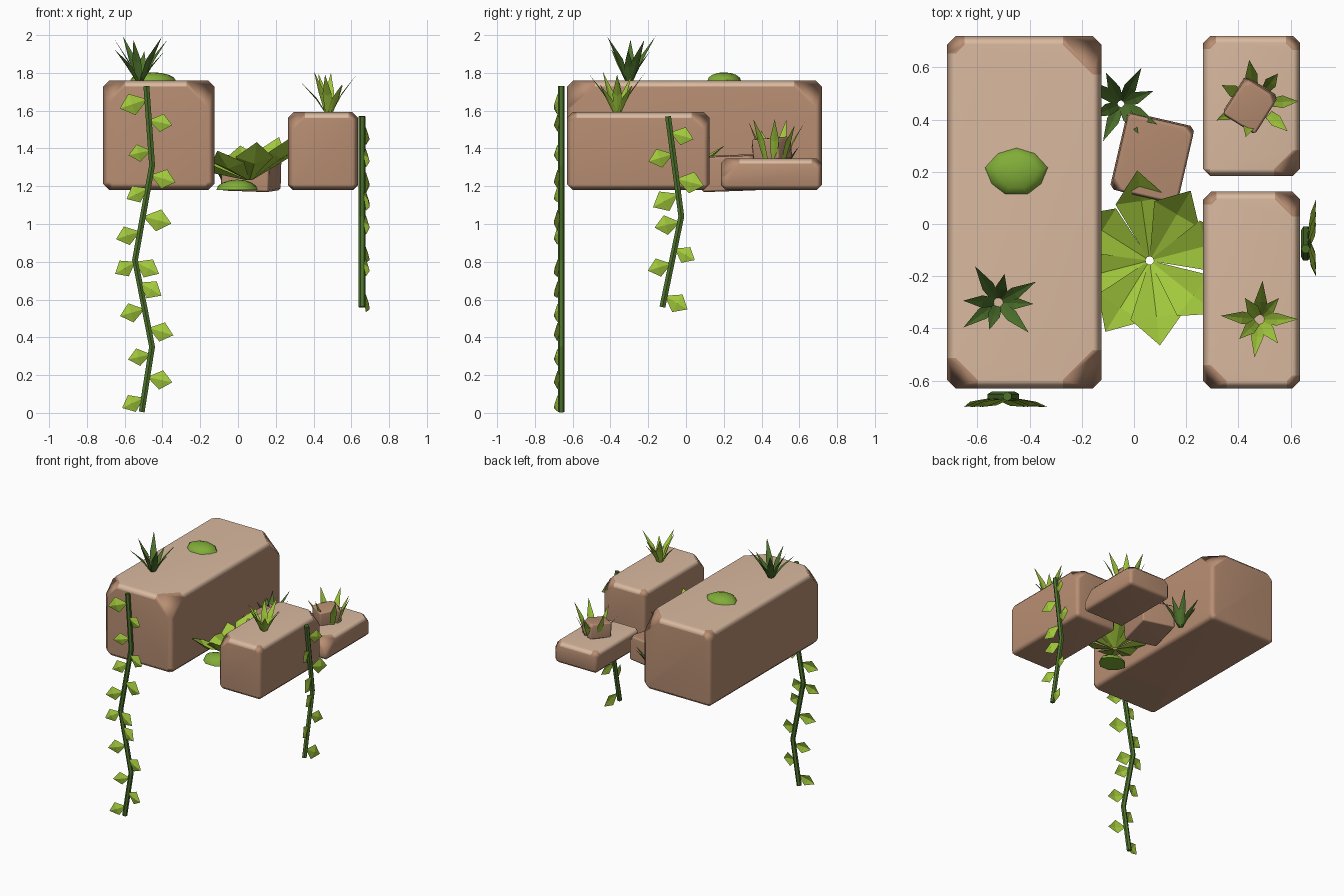
import bpy, bmesh, math, random
from mathutils import Vector, Matrix

random.seed(4)
if "Cube" in bpy.data.objects:
    bpy.data.objects.remove(bpy.data.objects["Cube"])


def material(name, rgb):
    m = bpy.data.materials.new(name)
    m.use_nodes = True
    m.diffuse_color = (*rgb, 1)
    m.node_tree.nodes["Principled BSDF"].inputs["Base Color"].default_value = (*rgb, 1)
    return m


BROWN = material("brown stone", (0.48, 0.27, 0.17))
TAN = material("tan stone top", (0.70, 0.49, 0.35))
DARK = material("dark green", (0.075, 0.17, 0.025))
MOSS = material("moss green", (0.22, 0.42, 0.04))
LIGHT = material("light green", (0.36, 0.58, 0.045))


def finish(name, bm, mats):
    mesh = bpy.data.meshes.new(name)
    bm.to_mesh(mesh)
    bm.free()
    ob = bpy.data.objects.new(name, mesh)
    for m in mats:
        mesh.materials.append(m)
    bpy.context.collection.objects.link(ob)
    return ob


def slice_off(bm, point, normal):
    geom = bm.verts[:] + bm.edges[:] + bm.faces[:]
    cut = bmesh.ops.bisect_plane(bm, geom=geom, plane_co=point, plane_no=normal, clear_outer=True)
    edges = [e for e in cut["geom_cut"] if isinstance(e, bmesh.types.BMEdge)]
    if edges:
        bmesh.ops.holes_fill(bm, edges=edges)


def block(name, center, size, bevel, chips=(), turn=(0, 0, 0), tan_top=True):
    """Bevelled stone; chips are (x sign, y sign, z sign, cut length) corners."""
    bm = bmesh.new()
    bmesh.ops.create_cube(bm, size=1)
    bmesh.ops.scale(bm, vec=size, verts=bm.verts)
    bmesh.ops.bevel(bm, geom=bm.edges[:], offset=bevel, segments=1, affect='EDGES')
    for sx, sy, sz, cut in chips:
        n = Vector((sx, sy, sz))
        corner = Vector((sx * size[0], sy * size[1], sz * size[2])) / 2
        slice_off(bm, corner - Vector((sx * cut, 0, 0)), n)
    bmesh.ops.recalc_face_normals(bm, faces=bm.faces)
    # top and its bevelled rim are tan, corner chips stay brown
    for f in bm.faces:
        f.material_index = 1 if tan_top and f.normal.z > 0.65 else 0
        f.smooth = True
    for i, axis in enumerate("XYZ"):
        bmesh.ops.rotate(bm, verts=bm.verts, matrix=Matrix.Rotation(math.radians(turn[i]), 3, axis))
    bmesh.ops.translate(bm, vec=center, verts=bm.verts)
    ob = finish(name, bm, [BROWN, TAN] if tan_top else [BROWN])
    ob.modifiers.new("flat_sides", 'WEIGHTED_NORMAL')


def leaf(bm, origin, out, up, rows, fold):
    """Folded leaf; rows are (reach, rise, half width) from base to tip."""
    side = out.cross(up).normalized()
    previous = None
    for reach, rise, half in rows:
        mid = origin + out * reach + up * rise
        row = [bm.verts.new(mid + side * half * s - up * fold * half * (s == 0)) for s in (-1, 0, 1)]
        if previous:
            for i in (0, 1):
                bm.faces.new((previous[i], previous[i + 1], row[i + 1], row[i]))
        previous = row


def foliage(name, bm, mat):
    bmesh.ops.remove_doubles(bm, verts=bm.verts, dist=0.0005)
    return finish(name, bm, [mat])


def around(degrees):
    a = math.radians(degrees)
    return Vector((math.cos(a), math.sin(a), 0))


UP = Vector((0, 0, 1))


def tuft(name, center, radius, height, count, mat, start=0, ring=0.012):
    bm = bmesh.new()
    for i in range(count):
        out = around(start + 360 * i / count + random.uniform(-12, 12))
        r = radius * (1.05 if i % 2 == 0 else random.uniform(0.65, 0.9))
        h = height * (random.uniform(0.65, 0.85) if i % 3 == 1 else random.uniform(0.9, 1))
        rows = [(0, 0, 0.016), (r * 0.4, h * 0.5, 0.024), (r, h, 0)]
        leaf(bm, Vector(center) + out * ring, out, UP, rows, 0.4)
    return foliage(name, bm, mat)


def moss(name, center, size):
    bm = bmesh.new()
    bmesh.ops.create_uvsphere(bm, u_segments=9, v_segments=8, radius=1)
    slice_off(bm, (0, 0, 0), (0, 0, -1))
    for v in bm.verts:
        v.co.x *= 1 + 0.08 * math.sin(5 * v.co.y)
        v.co = Vector(center) + Vector(a * b for a, b in zip(v.co, size))
    bmesh.ops.recalc_face_normals(bm, faces=bm.faces)
    ob = finish(name, bm, [MOSS])
    bpy.context.view_layer.objects.active = ob
    ob.select_set(True)
    bpy.ops.object.shade_smooth_by_angle(angle=math.radians(40))
    ob.select_set(False)


def vine(name, path, side, out, left, right):
    """Straight-jointed stem along the path, leaves at the left and right heights."""
    curve = bpy.data.curves.new(name + "_stem", 'CURVE')
    curve.dimensions = '3D'
    curve.bevel_depth = 0.018
    curve.bevel_resolution = 1
    curve.use_fill_caps = True
    spline = curve.splines.new('POLY')
    spline.points.add(len(path) - 1)
    for p, co in zip(spline.points, path):
        p.co = (*co, 1)
    spline.use_smooth = False
    curve.materials.append(DARK)
    stem = bpy.data.objects.new(name + "_stem", curve)
    bpy.context.collection.objects.link(stem)
    bm = bmesh.new()
    for z, s in [(z, -1) for z in left] + [(z, 1) for z in right]:
        a, b = next((Vector(p), Vector(q)) for p, q in zip(path, path[1:]) if p[2] >= z >= q[2])
        base = a.lerp(b, (a.z - z) / (a.z - b.z))
        size = random.uniform(0.9, 1.15)
        direction = (side * s - UP * random.uniform(0.2, 0.6)).normalized()
        rows = [(0, 0.005, 0), (0.075 * size, 0.02, 0.052 * size), (0.135 * size, 0.04, 0)]
        leaf(bm, base, direction, out, rows, -0.3)
    foliage(name + "_leaves", bm, LIGHT)


# Stone blocks
block("large_block", (-0.42, 0.045, 1.47), (0.59, 1.35, 0.58), 0.033,
      [(1, -1, 1, 0.18), (-1, -1, 1, 0.15), (1, 1, 1, 0.18), (-1, 1, 1, 0.1),
       (1, -1, -1, 0.08), (-1, -1, -1, 0.08), (1, 1, -1, 0.08)])
block("medium_block", (0.45, -0.253, 1.386), (0.37, 0.755, 0.412), 0.03,
      [(1, 1, 1, 0.125), (-1, -1, 1, 0.12), (1, -1, 1, 0.08), (-1, 1, 1, 0.08)])
block("low_block", (0.45, 0.452, 1.263), (0.37, 0.535, 0.166), 0.026,
      [(1, -1, 1, 0.125), (-1, 1, 1, 0.075), (1, 1, 1, 0.08)])
block("small_rock", (0.07, 0.253, 1.27), (0.26, 0.3, 0.185), 0.012,
      [(1, 1, 1, 0.05), (-1, -1, 1, 0.06)], (2, 2, -13), False)
block("pebble", (0.445, 0.455, 1.398), (0.145, 0.165, 0.115), 0.01,
      [(1, 1, 1, 0.045), (-1, 1, 1, 0.04)], (4, 3, -32), False)

# Moss pads
moss("top_moss", (-0.45, 0.2, 1.758), (0.116, 0.092, 0.045))
moss("lower_moss", (-0.005, -0.25, 1.18), (0.105, 0.09, 0.055))

# Grass tufts
tuft("large_block_grass", (-0.52, -0.3, 1.755), 0.145, 0.24, 8, DARK, 35)
tuft("gap_grass", (-0.05, 0.46, 1.19), 0.14, 0.23, 8, DARK, 65)
tuft("medium_block_grass", (0.48, -0.365, 1.585), 0.13, 0.22, 8, LIGHT, 0)
tuft("pebble_grass", (0.465, 0.465, 1.34), 0.095, 0.22, 7, LIGHT, 5, 0.065)

# Broad-leaved plant between the blocks
bm = bmesh.new()
for i in range(8):
    out = around(10 + 45 * i + random.uniform(-5, 5))
    grow = random.uniform(0.95, 1.08)
    rise = 0.19 + 0.07 * out.x
    leaf(bm, Vector((0.06, -0.14, 1.235)) + out * 0.015, out, UP,
         [(0, 0, 0.008), (0.2 * grow, rise * 0.6, 0.1), (0.31 * grow, rise, 0)], 0.35)
foliage("broad_leaf_plant", bm, LIGHT)

# Hanging vines
front_path = [(x, -0.66, z) for x, z in
              ((-0.485, 1.73), (-0.455, 1.31), (-0.545, 0.81), (-0.455, 0.35), (-0.51, 0.005))]
vine("front_vine", front_path, Vector((1, 0, 0)), Vector((0, -1, 0)),
     (1.66, 1.39, 1.19, 0.96, 0.8, 0.55, 0.31, 0.08),
     (1.55, 1.26, 1.04, 0.8, 0.69, 0.45, 0.19))

side_path = [(0.657, y, z) for y, z in ((-0.095, 1.57), (-0.025, 1.04), (-0.125, 0.56))]
vine("side_vine", side_path, Vector((0, 1, 0)), Vector((1, 0, 0)),
     (1.37, 1.16, 1.01, 0.79), (1.485, 1.24, 0.87, 0.62))
